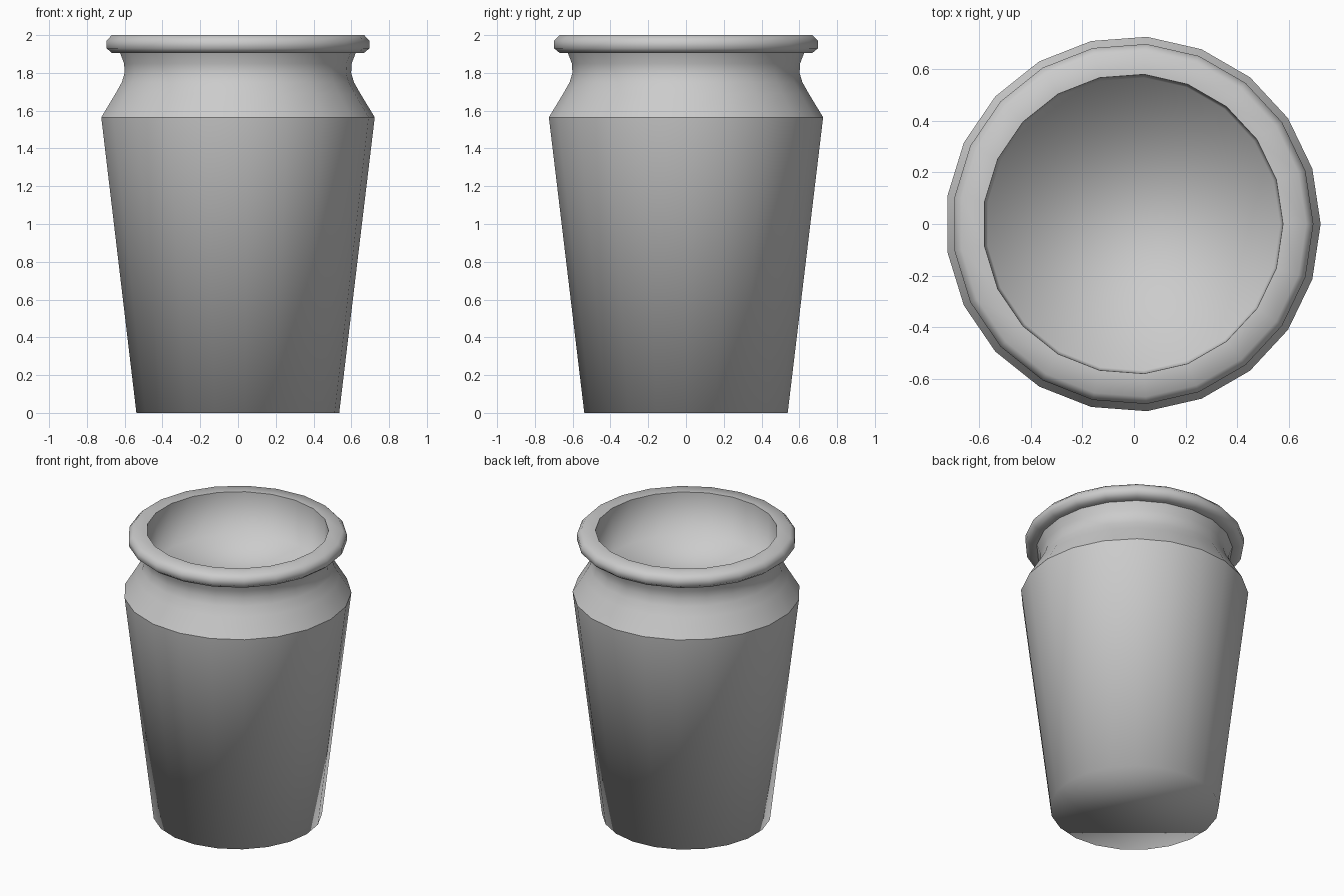
import bpy, bmesh, math

if "Cube" in bpy.data.objects:
    bpy.data.objects.remove(bpy.data.objects["Cube"])

SIDES = 21
# Half profile (radius, height), from the base up, over the rim and down inside
PROFILE = [
    (0.54, 0.0),                                              # base
    (0.728, 1.565),                                           # shoulder
    (0.652, 1.69), (0.618, 1.75), (0.603, 1.80),              # neck
    (0.606, 1.85), (0.627, 1.905),
    (0.67, 1.905), (0.70, 1.93), (0.70, 1.97), (0.672, 2.0),  # rolled rim
    (0.582, 2.0),                                             # mouth
    (0.57, 1.70),                                             # inner floor
]
SHARP_RINGS = {1, 6, 11}   # shoulder, under the rim, mouth
OFFSET = -0.004            # centres the odd-sided body on x


def ring_verts(bm, radius, z):
    step = 2 * math.pi / SIDES
    return [bm.verts.new((radius * math.cos(i * step) + OFFSET,
                          radius * math.sin(i * step), z)) for i in range(SIDES)]


# Lathed jar with closed base and inner floor
bm = bmesh.new()
rings = [ring_verts(bm, r, z) for r, z in PROFILE]
for low, high in zip(rings, rings[1:]):
    for i in range(SIDES):
        j = (i + 1) % SIDES
        bm.faces.new((low[i], low[j], high[j], high[i]))
bm.faces.new(rings[0][::-1])
bm.faces.new(rings[-1])

# Smooth shading with crisp shoulder, rim underside and mouth
for face in bm.faces:
    face.smooth = True
for k in SHARP_RINGS:
    for i in range(SIDES):
        bm.edges.get((rings[k][i], rings[k][(i + 1) % SIDES])).smooth = False

mesh = bpy.data.meshes.new("jar")
bm.to_mesh(mesh)
bm.free()
jar = bpy.data.objects.new("jar", mesh)
bpy.context.collection.objects.link(jar)
